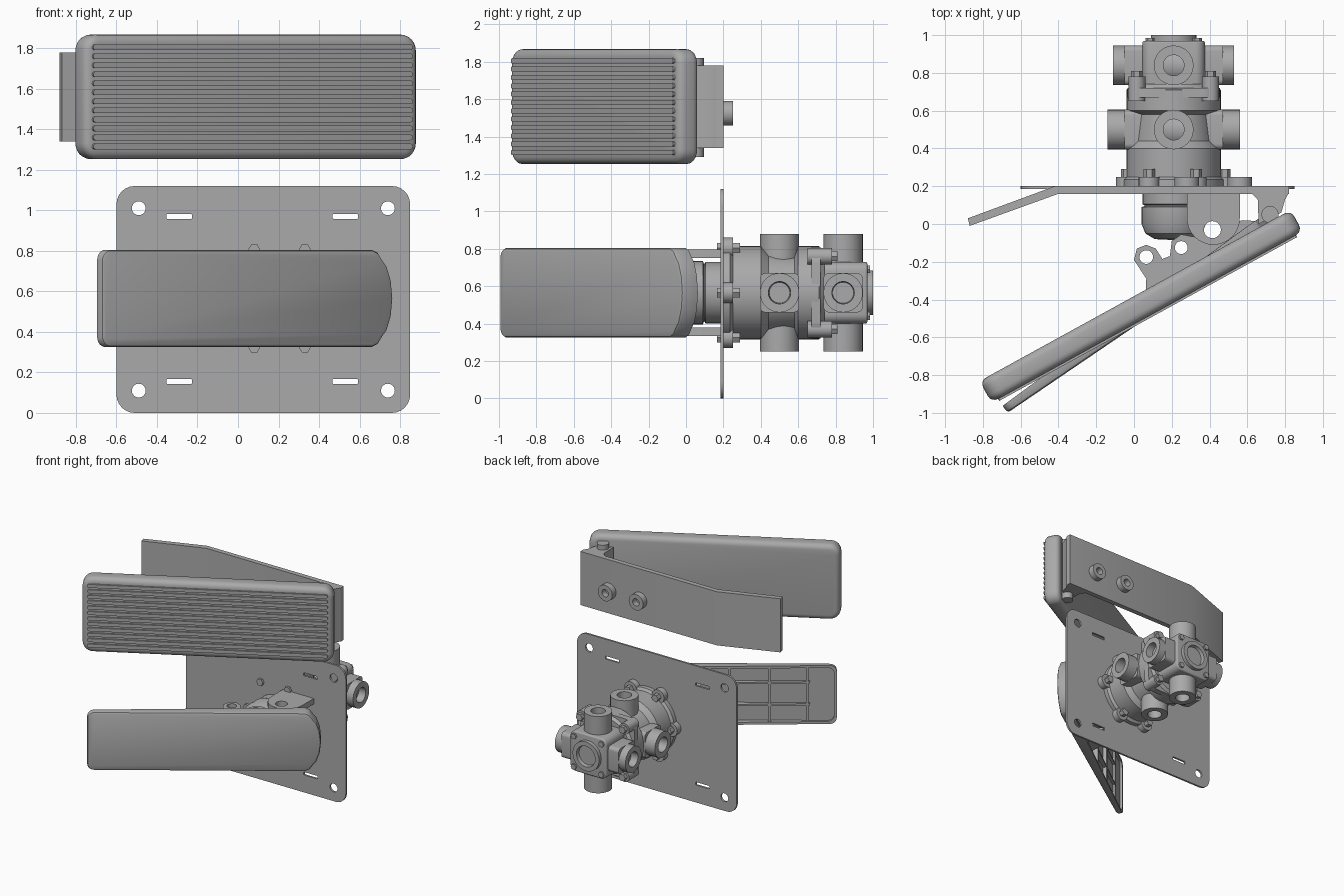
import bpy, bmesh, math
from mathutils import Matrix, Vector

if "Cube" in bpy.data.objects:
    bpy.data.objects.remove(bpy.data.objects["Cube"])

grey = bpy.data.materials.new("metal grey")
grey.diffuse_color = (0.4, 0.4, 0.4, 1)
grey.use_nodes = True
grey.node_tree.nodes["Principled BSDF"].inputs["Base Color"].default_value = grey.diffuse_color


def finish(name, bm, M=Matrix()):
    bmesh.ops.recalc_face_normals(bm, faces=bm.faces)
    bm.transform(M)
    me = bpy.data.meshes.new(name)
    bm.to_mesh(me)
    bm.free()
    me.materials.append(grey)
    me.shade_smooth()
    me.set_sharp_from_angle(angle=math.radians(30))
    ob = bpy.data.objects.new(name, me)
    bpy.context.collection.objects.link(ob)
    return ob


def frame(origin, u, v):
    u, v = Vector(u).normalized(), Vector(v).normalized()
    M = Matrix((u, v, u.cross(v))).transposed().to_4x4()
    M.translation = origin
    return M


def rounded(w, h, r, seg=6):
    pts = []
    for k, (sx, sy) in enumerate(((1, 1), (-1, 1), (-1, -1), (1, -1))):
        for i in range(seg + 1):
            a = math.pi / 2 * (k + i / seg)
            pts.append((sx * (w / 2 - r) + r * math.cos(a), sy * (h / 2 - r) + r * math.sin(a)))
    return pts


def prism(name, pts, depth, M=Matrix(), bevel=0):
    bm = bmesh.new()
    f = bm.faces.new([bm.verts.new((x, y, 0)) for x, y in pts])
    ext = bmesh.ops.extrude_face_region(bm, geom=[f])["geom"]
    bmesh.ops.translate(bm, verts=[g for g in ext if isinstance(g, bmesh.types.BMVert)], vec=(0, 0, depth))
    if bevel:
        rim = [e for e in bm.edges if abs(e.verts[0].co.z - e.verts[1].co.z) < 1e-5]
        bmesh.ops.bevel(bm, geom=rim, offset=bevel, segments=4, profile=0.5, affect='EDGES')
    return finish(name, bm, M)


def lathe(name, profile, origin, axis, seg=32, closed=False):
    # profile holds (radius, height) pairs along the axis
    bm = bmesh.new()
    rings = []
    for r, h in profile:
        n = seg if r > 0 else 1
        rings.append([bm.verts.new((r * math.cos(2 * math.pi * i / seg), r * math.sin(2 * math.pi * i / seg), h))
                      for i in range(n)])
    pairs = list(zip(rings, rings[1:])) + ([(rings[-1], rings[0])] if closed else [])
    for a, b in pairs:
        for i in range(seg):
            j = (i + 1) % seg
            quad = [a[i % len(a)], a[j % len(a)], b[j % len(b)], b[i % len(b)]]
            bm.faces.new(list(dict.fromkeys(quad)))
    M = Vector(axis).to_track_quat('Z', 'Y').to_matrix().to_4x4()
    M.translation = origin
    return finish(name, bm, M)


def rod(name, origin, axis, r, length, seg=32):
    return lathe(name, [(0, 0), (r, 0), (r, length), (0, length)], origin, axis, seg)


def tube(name, origin, axis, r, bore, length):
    return lathe(name, [(r, 0), (r, length), (bore, length), (bore, 0)], origin, axis, 32, True)


def cut(targets, cutters):
    for ob in targets:
        for c in cutters:
            m = ob.modifiers.new("hole", 'BOOLEAN')
            m.operation, m.solver, m.object = 'DIFFERENCE', 'EXACT', c
        bpy.context.view_layer.update()
        me = bpy.data.meshes.new_from_object(ob.evaluated_get(bpy.context.evaluated_depsgraph_get()))
        ob.modifiers.clear()
        ob.data = me
        me.set_sharp_from_angle(angle=math.radians(30))
    for c in cutters:
        bpy.data.objects.remove(c)


Z = (0, 0, 1)

# Upper pedal pad with lengthwise grip ribs
a = math.radians(28.8)
U, N = Vector((math.cos(a), math.sin(a), 0)), Vector((-math.sin(a), math.cos(a), 0))
mid = Vector((0.04, -0.44, 1.56))
prism("upper_pedal_pad", rounded(1.88, 0.615, 0.08), 0.13, frame(mid + N * 0.07, U, Z), 0.04).location = -N * 0.0
bpy.data.objects["upper_pedal_pad"].data.transform(Matrix.Translation(-N * 0.13)
    if bpy.data.objects["upper_pedal_pad"].data.vertices[0].co.dot(N) > (mid + N * 0.071).dot(N) else Matrix())
for i in range(12):
    z = (i - 5.5) * 0.0445
    prism("grip_rib", rounded(1.80, 0.028, 0.013, 3), 0.022, frame(mid - N * 0.05 + Vector((0, 0, z)), U, Z))

# Bent mounting plate of the upper pedal, hinge and bosses
prism("upper_bent_plate", [(0.82, 0.16), (0.82, 0.2), (-0.42, 0.2), (-0.88, 0.03), (-0.87, -0.01), (-0.40, 0.16)],
      0.44, Matrix.Translation((0, 0, 1.34)))
prism("upper_hinge_block", [(0.62, 0.165), (0.655, 0.13), (0.66, 0.0), (0.78, 0.06), (0.80, 0.13), (0.82, 0.165)],
      0.44, Matrix.Translation((0, 0, 1.34)))
rod("upper_hinge_pin", (0.72, 0.05, 1.29), Z, 0.045, 0.53)
for x in (0.28, 0.56):
    tube("plate_boss", (x, 0.19, 1.525), (0, 1, 0), 0.065, 0.03, 0.06)

# Base plate with corner holes and slots
XZ = lambda x, y, z: frame((x, y, z), (1, 0, 0), Z)
plate = prism("base_plate", rounded(1.45, 1.12, 0.09), 0.016, XZ(0.125, 0.2, 0.56))
cutters = []
for z in (0.11, 1.01):
    for x in (-0.49, 0.74):
        cutters.append(rod("cutter", (x, 0.1, z), (0, 1, 0), 0.034, 0.2))
for z in (0.155, 0.97):
    for x in (-0.29, 0.53):
        cutters.append(prism("cutter", rounded(0.125, 0.025, 0.004, 1), 0.2, XZ(x, 0.3, z)))
cut([plate], cutters)

# Lower pedal: hollow shell open at the back
a = math.radians(34.2)
U, N = Vector((math.cos(a), math.sin(a), 0)), Vector((-math.sin(a), math.cos(a), 0))
L = 1.74
toe = Vector((-0.67, -1.0, 0.565))
left = [p for p in rounded(0.2, 0.48, 0.05) if p[0] < 0]
outline = [(x + 0.1, y) for x, y in left]
right = [(1.62, -0.24), (1.655, -0.225), (1.68, -0.19), (1.705, -0.16), (1.73, -0.09)]
outline += right + [(L, 0)] + [(x, -y) for x, y in reversed(right)]
back = lambda u: 0.045 + 0.045 * min(u, 1.3)


def shell_loop(bm, inset, height):
    loop = []
    for u, z in outline:
        u2, z2 = L / 2 + (u - L / 2) * (1 - 2 * inset / L), z * (1 - inset / 0.24)
        loop.append(bm.verts.new((toe + U * u2 + N * (height or back(u)) + Vector((0, 0, z2)))))
    return loop


bm = bmesh.new()
loops = [shell_loop(bm, i, h) for i, h in ((0.016, 1e-6), (0.005, 0.006), (0, 0.018), (0, 0), (0.02, 0), (0.02, 0.028))]
for p, q in zip(loops, loops[1:]):
    for i in range(len(p)):
        j = (i + 1) % len(p)
        bm.faces.new((p[i], p[j], q[j], q[i]))
bm.faces.new(loops[0])
bm.faces.new(loops[-1])
finish("lower_pedal_shell", bm)

# Stiffening ribs inside the shell
for u in (0.22, 0.5, 0.8, 1.15, 1.5):
    prism("cross_rib", rounded(0.02, 0.45, 0.004, 1), back(u) - 0.03, frame(toe + U * u + N * (back(u) - 0.01), U, Z))
for z in (-0.09, 0.09):
    prism("long_rib", [(0.2, 0.02), (0.2, 0.045), (1.1, 0.08), (1.1, 0.02)], 0.015,
          frame(toe + Vector((0, 0, z)), U, N))

# Lower pedal ears and the pivot lugs fixed to the base plate
ear = [(0.06, -0.44), (0.065, -0.29), (0.0, -0.19), (0.015, -0.13), (0.065, -0.11), (0.115, -0.13), (0.15, -0.185),
       (0.19, -0.17), (0.20, -0.09), (0.25, -0.055), (0.33, -0.07), (0.42, -0.01), (0.58, 0.02), (0.65, 0.015), (0.66, -0.05)]
parts = [prism("pedal_ear", ear, 0.04, Matrix.Translation((0, 0, z))) for z in (0.39, 0.70)]
lug = [(0.56, 0.19), (0.28, 0.19)]
lug += [(0.42 + 0.14 * math.cos(t), 0.03 + 0.14 * math.sin(t)) for t in [math.pi * (1 + i / 16) for i in range(17)]]
parts += [prism("pivot_lug", lug, 0.045, Matrix.Translation((0, 0, z))) for z in (0.335, 0.75)]
holes = ((0.065, -0.175, 0.036), (0.25, -0.125, 0.034), (0.415, -0.03, 0.045))
cut(parts, [rod("cutter", (x, y, 0.2), Z, r, 0.8) for x, y, r in holes])
tube("pivot_bush", (0.415, -0.03, 0.335), Z, 0.06, 0.045, 0.46)
tube("ear_bush", (0.065, -0.175, 0.39), Z, 0.055, 0.036, 0.35)

# Plunger boot in front of the base plate
CX, CZ = 0.21, 0.565
lathe("plunger_boot", [(0, -0.085), (0.10, -0.08), (0.15, -0.05), (0.17, 0.0), (0.17, 0.09), (0.155, 0.095), (0.155, 0.1),
                       (0.165, 0.105), (0.165, 0.19), (0, 0.19)], (CX, 0, CZ), (0, 1, 0))

# Valve body
body = lathe("valve_body", [(0, 0.2), (0.27, 0.2), (0.27, 0.235), (0.25, 0.25), (0.25, 0.40), (0.215, 0.44), (0.2, 0.58),
                            (0.25, 0.60), (0.25, 0.71), (0.22, 0.74), (0, 0.74)], (CX, 0, CZ), (0, 1, 0), 40)
flange = prism("valve_flange", rounded(0.49, 0.49, 0.09), 0.05, XZ(CX, 0.72, CZ))
head = prism("valve_head", rounded(0.33, 0.33, 0.05), 0.25, XZ(CX, 0.97, CZ), 0.012)
cut([body, flange, head], [rod("cutter", (CX, y, 0.1), Z, 0.06, 1) for y in (0.5, 0.84)])
lathe("end_port", [(0.12, 0.95), (0.12, 1.0), (0.085, 1.0), (0.08, 0.972), (0, 0.972)], (CX, 0, CZ), (0, 1, 0))

# Side ports: open bores top to bottom, blind bores left and right
for y, r, reach in ((0.5, 0.105, 0.35), (0.84, 0.105, 0.32)):
    tube("vertical_port", (CX, y, 0.25), Z, r, 0.055, 0.63)
    for s in (-1, 1):
        lathe("side_port", [(0, 0), (r, 0), (r, reach), (0.06, reach), (0.055, reach - 0.08), (0, reach - 0.08)],
              (CX, y, CZ), (s, 0, 0))
        prism("port_collar", rounded(0.21, 0.21, 0.03), 0.12,
              frame((CX + s * 0.2 - 0.06, y, CZ), (0, 1, 0), Z))

# Bolts on the head, the middle flange and the mounting ring
for sx in (-1, 1):
    for sz in (-1, 1):
        rod("head_bolt", (CX + sx * 0.125, 0.95, CZ + sz * 0.125), (0, 1, 0), 0.024, 0.035, 6)
        rod("flange_bolt", (CX + sx * 0.195, 0.65, CZ + sz * 0.195), (0, 1, 0), 0.045, 0.13, 16)
        rod("flange_bolt_head", (CX + sx * 0.195, 0.77, CZ + sz * 0.195), (0, 1, 0), 0.03, 0.04, 6)
for dx, dz in ((-0.13, 0.24), (-0.13, -0.24), (0.12, 0.24), (0.12, -0.24), (-0.25, 0), (0.27, 0)):
    rod("ring_ear", (CX + dx, 0.2, CZ + dz), (0, 1, 0), 0.055, 0.05, 24)
    rod("ring_bolt", (CX + dx, 0.165, CZ + dz), (0, 1, 0), 0.03, 0.125, 6)
